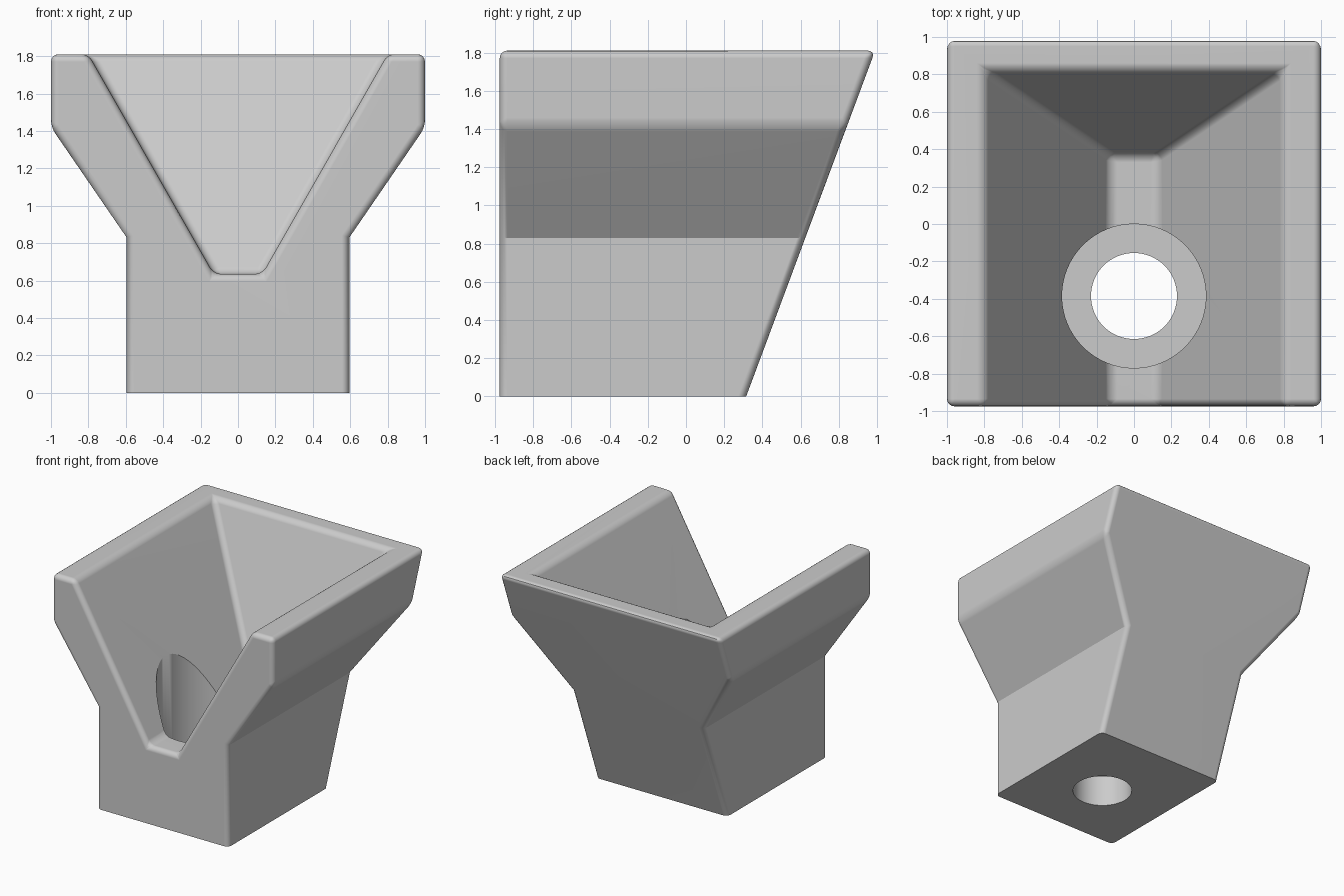
import bpy, bmesh, math

cube = bpy.data.objects.get("Cube")
if cube:
    bpy.data.objects.remove(cube, do_unlink=True)

FRONT, TOP, FLOOR = -0.975, 1.81, 0.635
WAIST_Z = 0.83
BORE_Y = -0.385


def make_material(name, colour):
    mat = bpy.data.materials.new(name)
    mat.use_nodes = True
    mat.diffuse_color = colour
    mat.node_tree.nodes["Principled BSDF"].inputs["Base Color"].default_value = colour
    return mat


def make_object(name, bm, mat):
    bmesh.ops.recalc_face_normals(bm, faces=bm.faces)
    mesh = bpy.data.meshes.new(name)
    bm.to_mesh(mesh)
    bm.free()
    mesh.materials.append(mat)
    obj = bpy.data.objects.new(name, mesh)
    bpy.context.collection.objects.link(obj)
    return obj


def back_y(z):
    """Slanted outer back plane."""
    return 0.315 + 0.373 * z


grey = make_material("plain grey", (0.6, 0.6, 0.6, 1))

# Block: outer section and V-shaped trough section, right half mirrored
half_outer = [(0.595, 0), (0.595, WAIST_Z), (1, 1.42), (1, TOP)]
half_trough = [(0.80, TOP, 0.82), (0.13, FLOOR, 0.37)]
outer = half_outer + [(-x, z) for x, z in reversed(half_outer)]
trough = half_trough + [(-x, z, y) for x, z, y in reversed(half_trough)]

bm = bmesh.new()
of = [bm.verts.new((x, FRONT, z)) for x, z in outer]
ob = [bm.verts.new((x, back_y(z), z)) for x, z in outer]
tf = [bm.verts.new((x, FRONT, z)) for x, z, y in trough]
tb = [bm.verts.new((x, y, z)) for x, z, y in trough]

bm.faces.new(of[:4] + tf + of[4:])              # front
bm.faces.new(ob)                                # back
bm.faces.new(tb)                                # trough end wall
for i in range(8):                              # outer sides and base
    if i != 3:
        j = (i + 1) % 8
        bm.faces.new((of[i], of[j], ob[j], ob[i]))
for i in range(3):                              # trough walls and floor
    bm.faces.new((tf[i], tf[i + 1], tb[i + 1], tb[i]))
bm.faces.new((of[3], ob[3], ob[4], of[4], tf[3], tb[3], tb[0], tf[0]))  # U-shaped rim
bmesh.ops.recalc_face_normals(bm, faces=bm.faces)

# Round every edge except the base outline and the waist crease
def is_rounded(edge):
    zs = [v.co.z for v in edge.verts]
    return max(zs) > 0.01 and not all(abs(z - WAIST_Z) < 0.01 for z in zs)


bmesh.ops.bevel(bm, geom=[e for e in bm.edges if is_rounded(e)], offset=0.04,
                offset_type='OFFSET', segments=4, profile=0.5,
                affect='EDGES', clamp_overlap=True)
block = make_object("hopper_block", bm, grey)

# Stepped bore: wide recess above a narrower through hole
bm = bmesh.new()
steps = [(0.23, -0.2), (0.23, 0.26), (0.385, 0.26), (0.385, 2.2)]
sides = 64
rings = [[bm.verts.new((r * math.cos(math.tau * k / sides),
                        BORE_Y + r * math.sin(math.tau * k / sides), z))
          for k in range(sides)] for r, z in steps]
for low, high in zip(rings, rings[1:]):
    for k in range(sides):
        n = (k + 1) % sides
        bm.faces.new((low[k], low[n], high[n], high[k]))
bm.faces.new(rings[0])
bm.faces.new(rings[-1])
cutter = make_object("bore_cutter", bm, grey)
cutter.hide_render = True

cut = block.modifiers.new("bore", 'BOOLEAN')
cut.operation = 'DIFFERENCE'
cut.solver = 'EXACT'
cut.object = cutter

bpy.ops.object.select_all(action='DESELECT')
block.select_set(True)
bpy.context.view_layer.objects.active = block
bpy.ops.object.modifier_apply(modifier=cut.name)
bpy.data.objects.remove(cutter, do_unlink=True)

# Smooth rounded edges, flat broad faces
bpy.ops.object.shade_smooth_by_angle(angle=math.radians(30))
normals = block.modifiers.new("face_normals", 'WEIGHTED_NORMAL')
normals.keep_sharp = True
